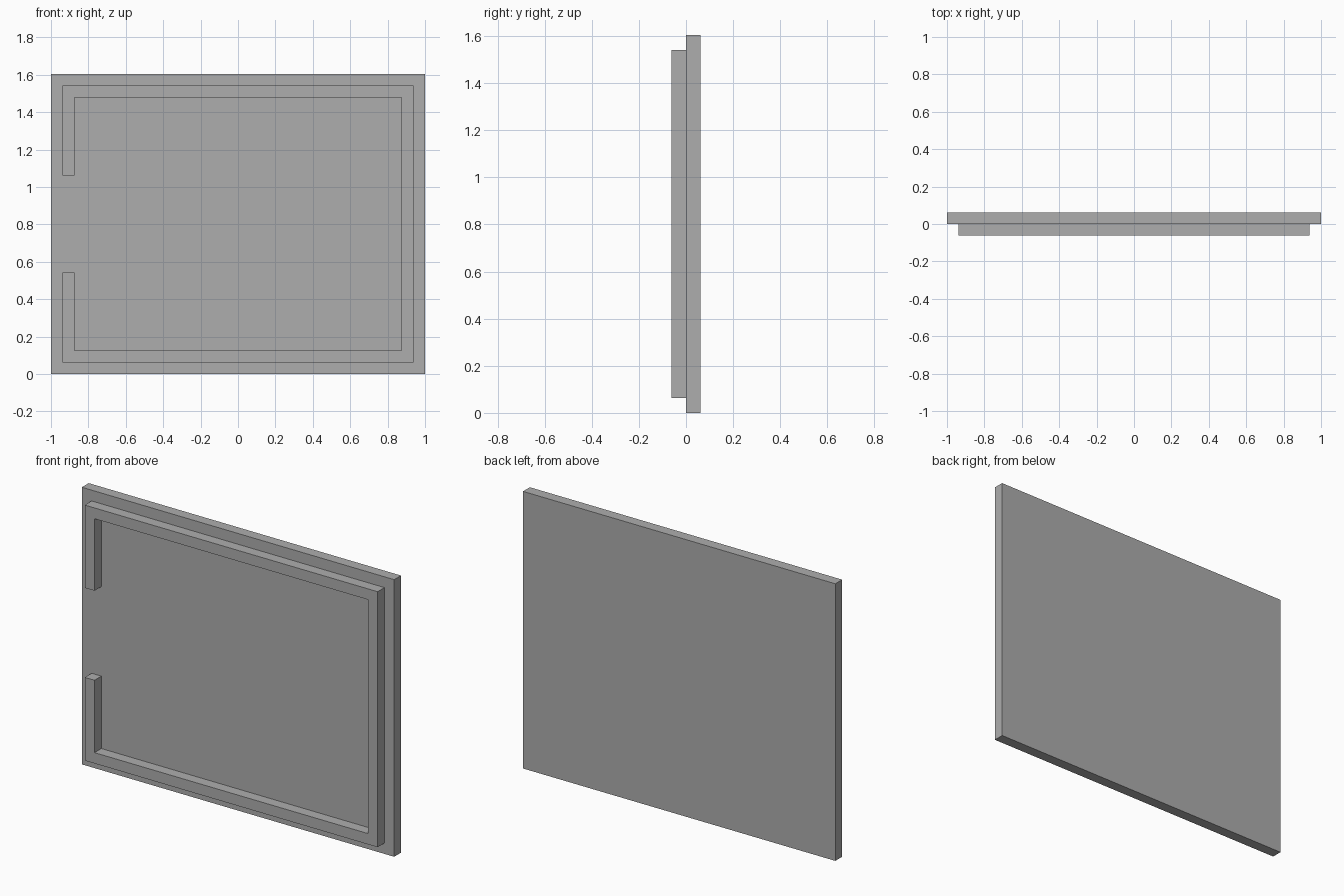
import bpy
import bmesh

W, H, T = 1.0, 1.604, 0.0625   # half width, height, thickness / border step
GAP_LOW, GAP_HIGH = 0.544, 1.062

cube = bpy.data.objects.get("Cube")
if cube:
    bpy.data.objects.remove(cube, do_unlink=True)

GREY = (0.42, 0.42, 0.42, 1)
mat = bpy.data.materials.new("plain grey")
mat.use_nodes = True
mat.diffuse_color = GREY
mat.node_tree.nodes["Principled BSDF"].inputs["Base Color"].default_value = GREY


def extruded(name, profile, y_front, y_back):
    """Extrude an x-z outline from y_front to y_back."""
    bm = bmesh.new()
    face = bm.faces.new([bm.verts.new((x, y_front, z)) for x, z in profile])
    result = bmesh.ops.extrude_face_region(bm, geom=[face])
    moved = [v for v in result["geom"] if isinstance(v, bmesh.types.BMVert)]
    bmesh.ops.translate(bm, verts=moved, vec=(0, y_back - y_front, 0))
    bmesh.ops.recalc_face_normals(bm, faces=bm.faces)
    mesh = bpy.data.meshes.new(name)
    bm.to_mesh(mesh)
    bm.free()
    mesh.materials.append(mat)
    obj = bpy.data.objects.new(name, mesh)
    bpy.context.collection.objects.link(obj)
    return obj


# Flat back panel
extruded("back_panel", [(-W, 0), (W, 0), (W, H), (-W, H)], 0, T)

# Raised rim, open in the middle of the right side
out, inn = W - T, W - 2 * T
extruded("front_rim", [
    (-out, GAP_LOW), (-out, T), (out, T), (out, H - T),
    (-out, H - T), (-out, GAP_HIGH), (-inn, GAP_HIGH), (-inn, H - 2 * T),
    (inn, H - 2 * T), (inn, 2 * T), (-inn, 2 * T), (-inn, GAP_LOW),
], -T, 0)
